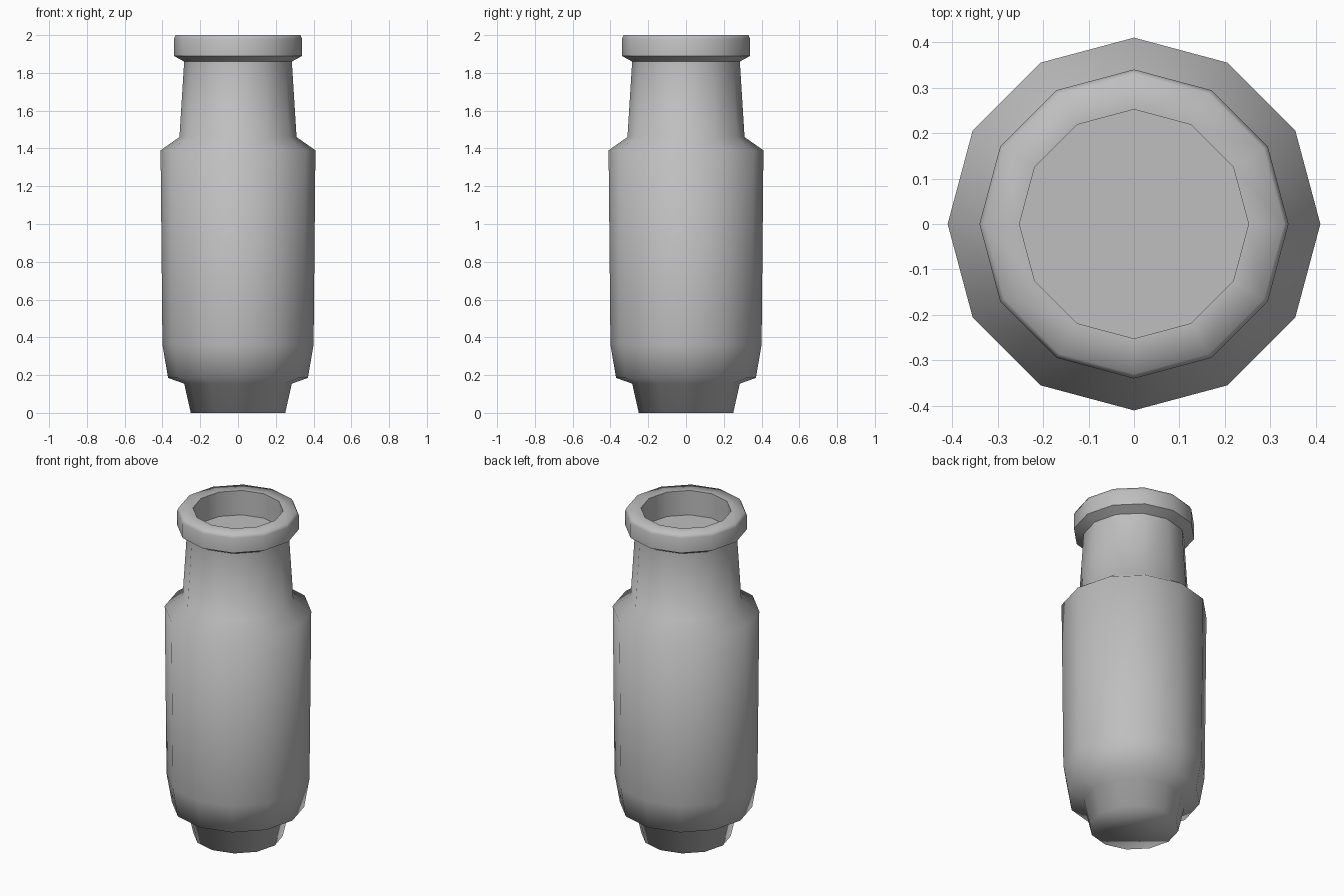
import bpy, bmesh, math

SIDES = 12

cube = bpy.data.objects.get("Cube")
if cube:
    bpy.data.objects.remove(cube, do_unlink=True)

grey = bpy.data.materials.new("plain grey")
colour = (0.52, 0.52, 0.52, 1)
grey.diffuse_color = colour
grey.use_nodes = True
grey.node_tree.nodes["Principled BSDF"].inputs["Base Color"].default_value = colour

# Outline from base to recessed mouth: radius, height, crisp ring
profile = [
    (0.25, 0.0, False),    # base
    (0.285, 0.155, False),
    (0.37, 0.185, False),  # belly
    (0.40, 0.36, False),
    (0.41, 1.39, False),   # shoulder
    (0.31, 1.46, False),
    (0.285, 1.86, True),   # neck
    (0.34, 1.89, True),    # lip
    (0.34, 1.98, False),
    (0.33, 2.0, False),
    (0.252, 2.0, True),    # mouth
    (0.252, 1.85, True),
]

# Turn the outline around the upright axis
bm = bmesh.new()
rings = []
for r, z, _ in profile:
    rings.append([bm.verts.new((r * math.cos(a), r * math.sin(a), z))
                  for a in (math.tau * i / SIDES for i in range(SIDES))])
for low, high in zip(rings, rings[1:]):
    for i in range(SIDES):
        j = (i + 1) % SIDES
        bm.faces.new((low[i], low[j], high[j], high[i]))

# Close the base and the mouth floor
bm.faces.new(rings[0][::-1])
bm.faces.new(rings[-1])

# Soft shading with crisp lip and mouth rings
for face in bm.faces:
    face.smooth = True
for ring, (_, _, crisp) in zip(rings, profile):
    for i in range(SIDES):
        bm.edges.get((ring[i], ring[(i + 1) % SIDES])).smooth = not crisp

mesh = bpy.data.meshes.new("vase")
bm.to_mesh(mesh)
bm.free()
mesh.materials.append(grey)
vase = bpy.data.objects.new("vase", mesh)
bpy.context.collection.objects.link(vase)
